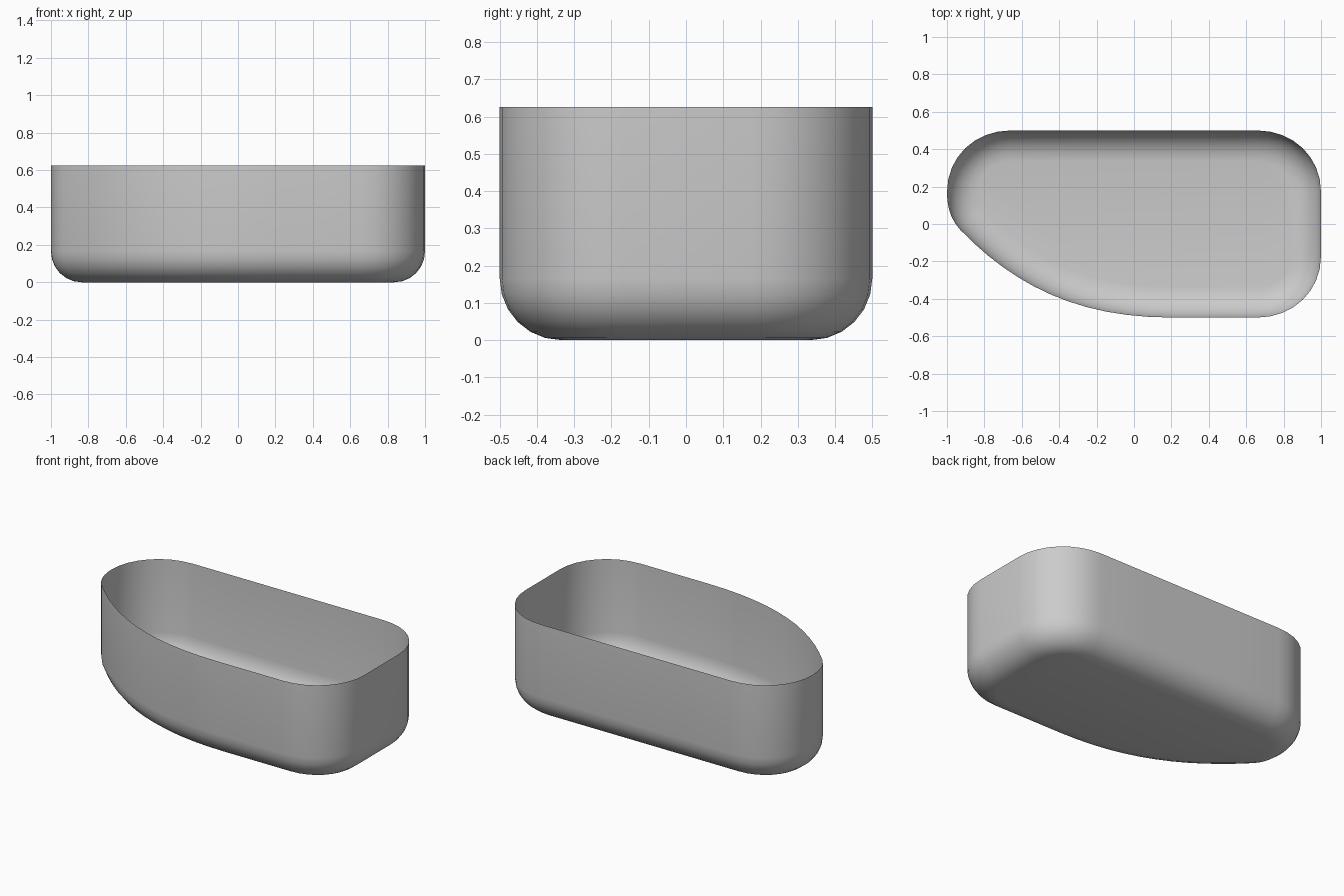
import bpy
import bmesh
import math
from mathutils import Vector
from mathutils.geometry import interpolate_bezier

HEIGHT = 0.625
FILLET = 0.165
FILLET_STEPS = 6

cube = bpy.data.objects.get("Cube")
if cube:
    bpy.data.objects.remove(cube, do_unlink=True)


def curve(a, b, c, d, count):
    """Points along a bezier, without its last point."""
    pts = interpolate_bezier(*(Vector((*p, 0)) for p in (a, b, c, d)), count + 1)
    return pts[:-1]


def line(a, b, count):
    a, b = Vector((*a, 0)), Vector((*b, 0))
    return [a.lerp(b, i / count) for i in range(count)]


# Counter-clockwise plan: round corners, straight back and a swept front
outline = (
    line((0.2, -0.5), (0.66, -0.5), 2)
    + curve((0.66, -0.5), (0.85, -0.5), (1, -0.36), (1, -0.17), 8)
    + line((1, -0.17), (1, 0.17), 2)
    + curve((1, 0.17), (1, 0.36), (0.85, 0.5), (0.66, 0.5), 8)
    + line((0.66, 0.5), (-0.66, 0.5), 4)
    + curve((-0.66, 0.5), (-0.85, 0.5), (-1, 0.36), (-1, 0.17), 8)
    + curve((-1, 0.17), (-1, 0.1), (-0.985, 0.03), (-0.93, -0.03), 5)
    + curve((-0.93, -0.03), (-0.64, -0.33), (-0.3, -0.5), (0.2, -0.5), 12)
)
count = len(outline)

# Inward direction at each outline point
inward = []
for i in range(count):
    along = outline[(i + 1) % count] - outline[i - 1]
    inward.append(Vector((-along.y, along.x, 0)).normalized())

# Wall profile as (inset, height), from the rim round to the floor
profile = [(0, HEIGHT)]
for i in range(FILLET_STEPS + 1):
    angle = math.pi / 2 * i / FILLET_STEPS
    profile.append((FILLET * (1 - math.cos(angle)), FILLET * (1 - math.sin(angle))))

# Open thin tub: stacked rings closed by a flat floor
bm = bmesh.new()
rings = []
for inset, z in profile:
    rings.append([bm.verts.new(p + n * inset + Vector((0, 0, z)))
                  for p, n in zip(outline, inward)])
for upper, lower in zip(rings, rings[1:]):
    for i in range(count):
        j = (i + 1) % count
        bm.faces.new((upper[i], lower[i], lower[j], upper[j]))
bm.faces.new(list(reversed(rings[-1])))
for face in bm.faces:
    face.smooth = True

mesh = bpy.data.meshes.new("tub_shell")
bm.to_mesh(mesh)
bm.free()
tub = bpy.data.objects.new("tub_shell", mesh)
bpy.context.collection.objects.link(tub)

# Plain grey finish
grey = bpy.data.materials.new("plain_grey")
grey.use_nodes = True
colour = (0.6, 0.6, 0.6, 1)
grey.diffuse_color = colour
grey.node_tree.nodes["Principled BSDF"].inputs["Base Color"].default_value = colour
mesh.materials.append(grey)
